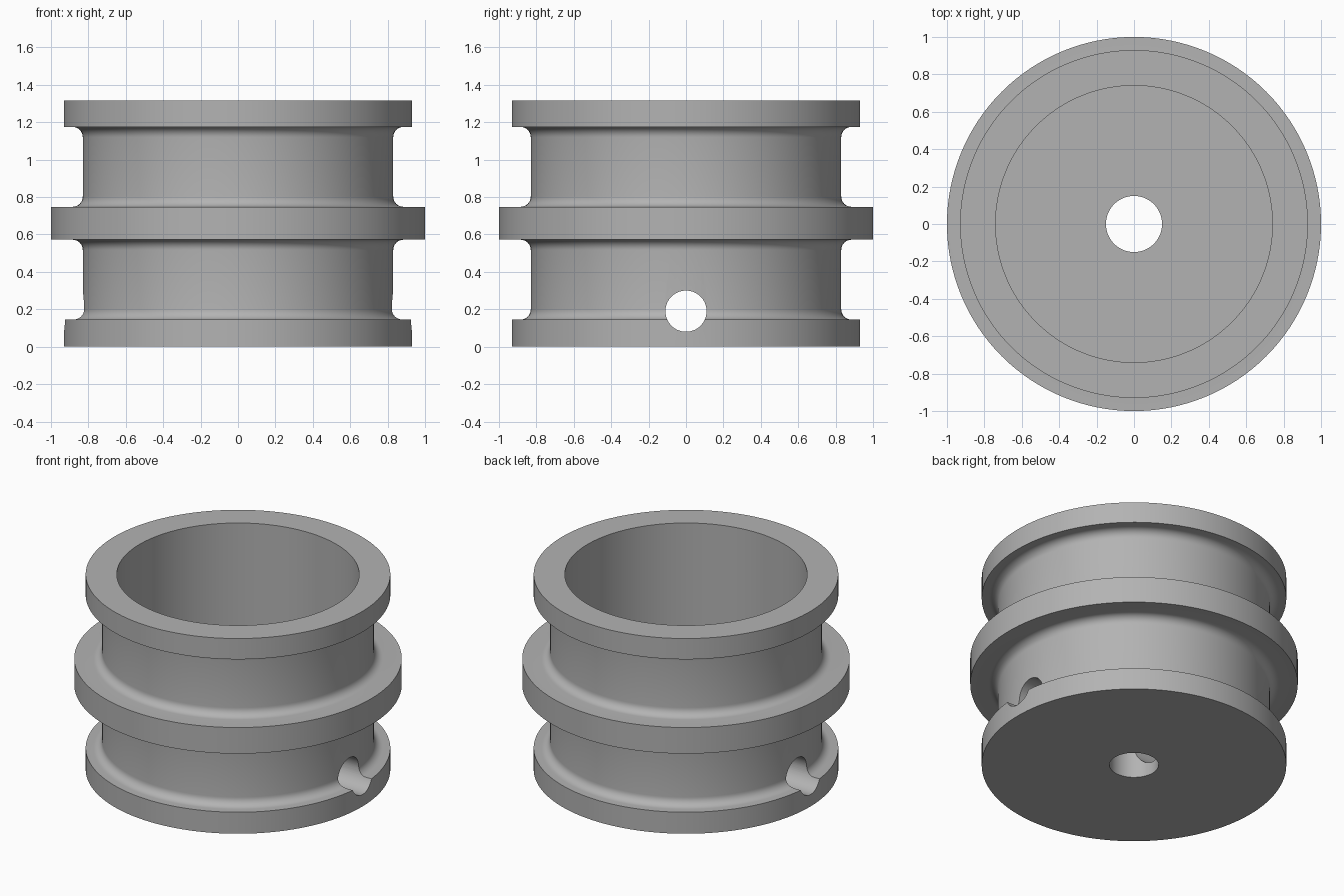
import bpy, bmesh, math
from mathutils import Matrix

if "Cube" in bpy.data.objects:
    bpy.data.objects.remove(bpy.data.objects["Cube"], do_unlink=True)

SEGMENTS = 128
FILLET = 0.055
WALL_R, RIM_R, FLANGE_R = 0.83, 0.93, 1.0
CUP_R, BORE_R, PIN_R = 0.74, 0.15, 0.11
FLOOR_Z, PIN_Z, TOP_Z = 0.38, 0.19, 1.315

grey = bpy.data.materials.new("plain_grey")
grey.use_nodes = True
colour = (0.45, 0.45, 0.45, 1)
grey.diffuse_color = colour
grey.node_tree.nodes["Principled BSDF"].inputs["Base Color"].default_value = colour


def groove(z_low, z_high, steps=8):
    """Groove profile with a rounded corner at each end."""
    centre = WALL_R + FILLET
    angles = [math.pi / 2 * i / steps for i in range(steps + 1)]
    low = [(centre - FILLET * math.sin(a), z_low + FILLET - FILLET * math.cos(a)) for a in angles]
    high = [(r, z_low + z_high - z) for r, z in reversed(low)]
    return low + high


def lathe(name, profile):
    """Revolve a closed (radius, z) profile around the z axis."""
    bm = bmesh.new()
    rings = []
    for r, z in profile:
        rings.append([bm.verts.new((r * math.cos(t), r * math.sin(t), z))
                      for t in (2 * math.pi * i / SEGMENTS for i in range(SEGMENTS))])
    for a, b in zip(rings, rings[1:] + rings[:1]):
        for i in range(SEGMENTS):
            j = (i + 1) % SEGMENTS
            bm.faces.new((a[i], a[j], b[j], b[i]))
    bmesh.ops.recalc_face_normals(bm, faces=bm.faces)
    mesh = bpy.data.meshes.new(name)
    bm.to_mesh(mesh)
    bm.free()
    obj = bpy.data.objects.new(name, mesh)
    bpy.context.collection.objects.link(obj)
    return obj


# Spool body: rims, middle flange, two grooves, cup and central bore
profile = [(BORE_R, 0), (RIM_R, 0), (RIM_R, 0.145)]
profile += groove(0.145, 0.572)
profile += [(FLANGE_R, 0.572), (FLANGE_R, 0.748)]
profile += groove(0.748, 1.175)
profile += [(RIM_R, 1.175), (RIM_R, TOP_Z), (CUP_R, TOP_Z), (CUP_R, FLOOR_Z), (BORE_R, FLOOR_Z)]
body = lathe("spool_body", profile)
body.data.materials.append(grey)

# Cross hole running from side to side through the base
bm = bmesh.new()
bmesh.ops.create_cone(bm, cap_ends=True, segments=64, radius1=PIN_R, radius2=PIN_R, depth=2.4,
                      matrix=Matrix.Translation((0, 0, PIN_Z)) @ Matrix.Rotation(math.pi / 2, 4, "Y"))
cutter_mesh = bpy.data.meshes.new("cross_hole_cutter")
bm.to_mesh(cutter_mesh)
bm.free()
cutter_mesh.materials.append(grey)
cutter = bpy.data.objects.new("cross_hole_cutter", cutter_mesh)
bpy.context.collection.objects.link(cutter)
cutter.hide_render = True

bpy.ops.object.select_all(action="DESELECT")
bpy.context.view_layer.objects.active = body
body.select_set(True)
cut = body.modifiers.new("cross_hole", "BOOLEAN")
cut.operation = "DIFFERENCE"
cut.solver = "EXACT"
cut.object = cutter
bpy.ops.object.modifier_apply(modifier=cut.name)
bpy.data.objects.remove(cutter, do_unlink=True)

# Smooth round walls, crisp rims
bpy.ops.object.shade_smooth_by_angle(angle=math.radians(30))
